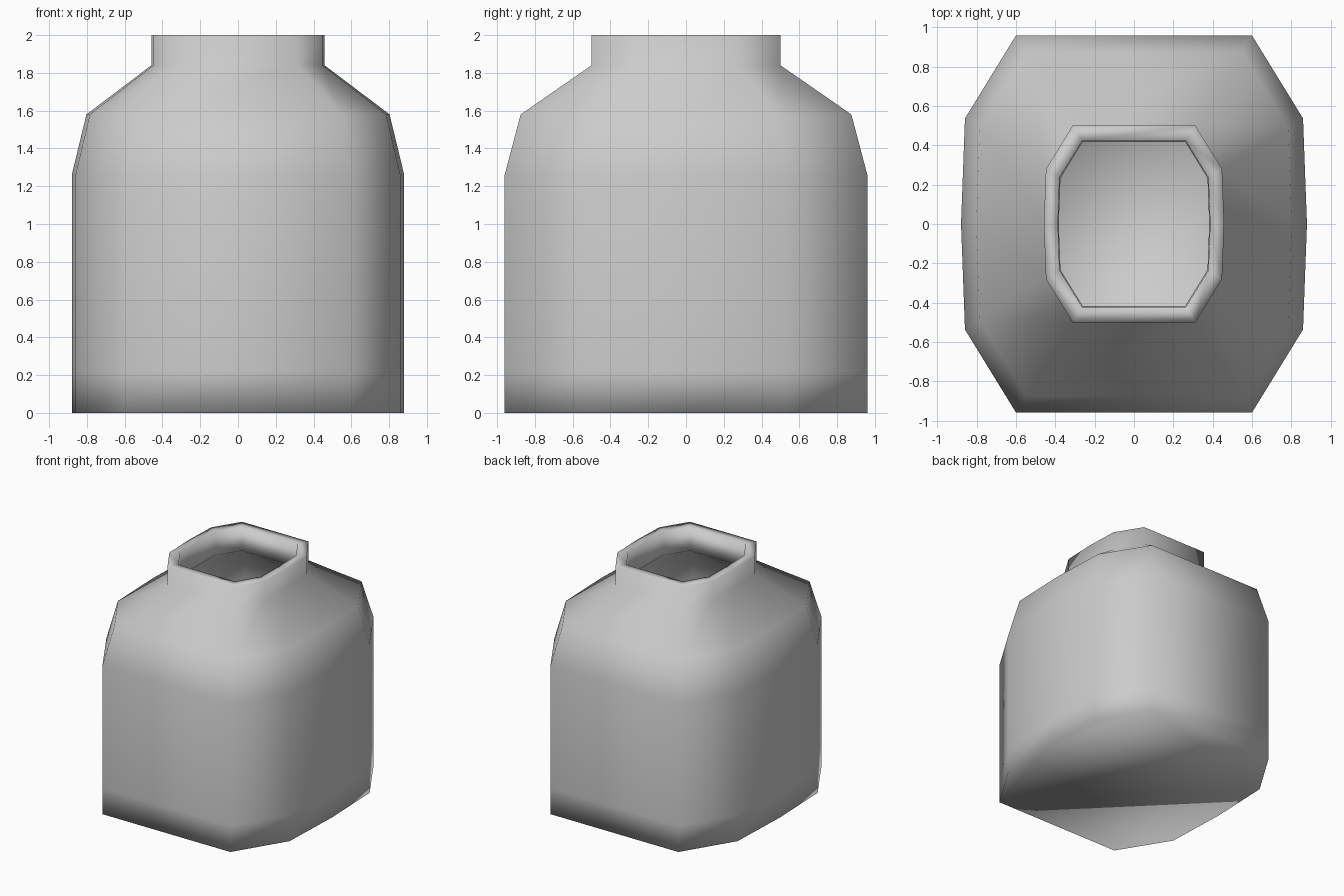
import bpy, bmesh

if "Cube" in bpy.data.objects:
    bpy.data.objects.remove(bpy.data.objects["Cube"])

# Cross-section of the jar at its widest: one quarter, mirrored around to a ten-sided outline
quarter = [(0.88, 0.0), (0.86, 0.537), (0.6, 0.96)]
right = [(x, -y) for x, y in reversed(quarter[1:])] + quarter
outline = right + [(-x, -y) for x, y in right]

# Profile as (scale, height): outside from base to rim, then down the inside to the floor
profile = [
    (1.0, 0.0), (1.0, 0.22), (1.0, 1.26), (0.912, 1.58), (0.521, 1.84), (0.521, 2.0),
    (0.44, 2.0), (0.435, 1.80), (0.84, 1.53), (0.915, 1.25), (0.915, 0.22), (0.915, 0.08),
]

bm = bmesh.new()
rings = [[bm.verts.new((x * s, y * s, z)) for x, y in outline] for s, z in profile]
n = len(outline)

# Walls, shoulder, neck and lip
for a, b in zip(rings, rings[1:]):
    for i in range(n):
        j = (i + 1) % n
        bm.faces.new((a[i], a[j], b[j], b[i]))

# Underside and inner floor
bm.faces.new(list(reversed(rings[0])))
bm.faces.new(rings[-1])
bmesh.ops.recalc_face_normals(bm, faces=bm.faces)
for f in bm.faces:
    f.smooth = True

mesh = bpy.data.meshes.new("jar")
bm.to_mesh(mesh)
bm.free()
jar = bpy.data.objects.new("jar", mesh)
bpy.context.collection.objects.link(jar)
